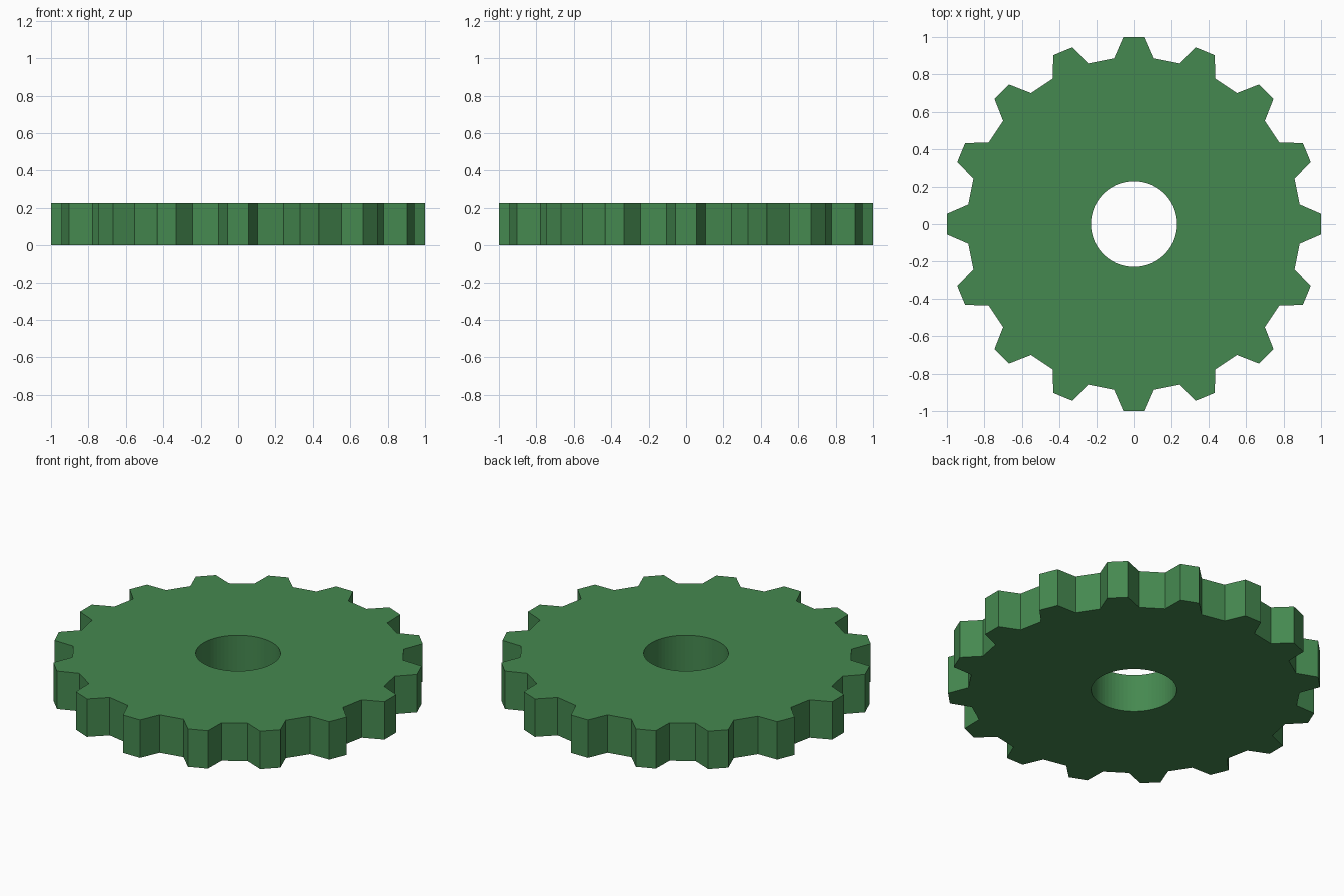
import bpy, bmesh
from math import radians, cos, sin

if "Cube" in bpy.data.objects:
    bpy.data.objects.remove(bpy.data.objects["Cube"])

TEETH = 16
PITCH = 360 / TEETH
HEIGHT = 0.225
ROOT_R, TIP_R, HOLE_R = 0.892, 1.0015, 0.228

# One tooth: (radius, angle from tooth centre)
TOOTH = [(ROOT_R, -6.75), (TIP_R, -3.15), (TIP_R, 3.15), (ROOT_R, 6.75)]
# Matching four points on the bore
BORE = [(HOLE_R, PITCH * (k - 1.5) / 4) for k in range(4)]


def ring(bm, profile, z):
    verts = []
    for t in range(TEETH):
        for r, a in profile:
            ang = radians(t * PITCH + a)
            verts.append(bm.verts.new((r * cos(ang), r * sin(ang), z)))
    return verts


def bridge(bm, a, b):
    n = len(a)
    for i in range(n):
        j = (i + 1) % n
        bm.faces.new((a[i], a[j], b[j], b[i]))


bm = bmesh.new()
outer_low, outer_top = ring(bm, TOOTH, 0), ring(bm, TOOTH, HEIGHT)
bore_low, bore_top = ring(bm, BORE, 0), ring(bm, BORE, HEIGHT)

# Toothed rim, top face, bore wall, bottom face
loops = [outer_low, outer_top, bore_top, bore_low]
for k in range(4):
    bridge(bm, loops[k], loops[(k + 1) % 4])
bmesh.ops.recalc_face_normals(bm, faces=bm.faces)

mesh = bpy.data.meshes.new("gear_wheel")
bm.to_mesh(mesh)
bm.free()

# Green paint
green = bpy.data.materials.new("green")
green.diffuse_color = (0.06, 0.25, 0.08, 1)
green.use_nodes = True
green.node_tree.nodes["Principled BSDF"].inputs["Base Color"].default_value = green.diffuse_color
mesh.materials.append(green)

gear = bpy.data.objects.new("gear_wheel", mesh)
bpy.context.collection.objects.link(gear)
